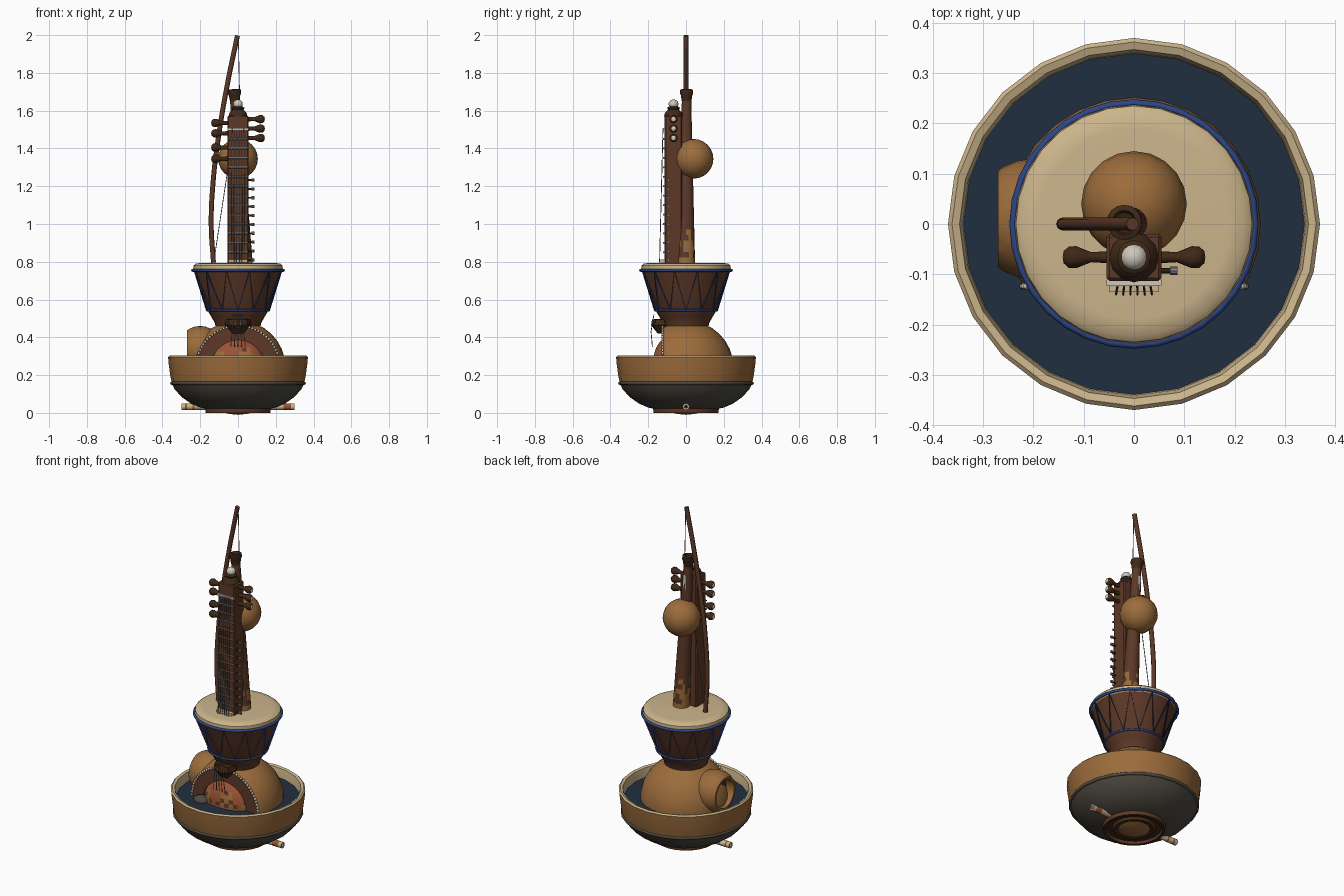
import bpy, bmesh, math
from mathutils import Vector, Matrix

cube = bpy.data.objects.get("Cube")
if cube:
    bpy.data.objects.remove(cube)


def material(name, r, g, b):
    m = bpy.data.materials.new(name)
    m.diffuse_color = (r, g, b, 1)
    m.use_nodes = True
    bsdf = next(n for n in m.node_tree.nodes if n.type == 'BSDF_PRINCIPLED')
    bsdf.inputs["Base Color"].default_value = (r, g, b, 1)
    return m


GOURD = material("gourd_tan", .33, .15, .045)
CREAM = material("skin_cream", .6, .46, .26)
WOOD = material("red_brown_wood", .11, .04, .02)
DARK = material("dark_wood", .05, .022, .009)
BLUE = material("blue_cord", .025, .06, .24)
WATER = material("dark_water", .015, .028, .05)
STONE = material("grey_shell", .075, .066, .05)
RED = material("rust_red", .33, .085, .035)
WHITE = material("bone_white", .62, .58, .5)
METAL = material("steel_grey", .2, .2, .2)


def finish(name, bm, mats, angle=40):
    bmesh.ops.recalc_face_normals(bm, faces=bm.faces)
    me = bpy.data.meshes.new(name)
    bm.to_mesh(me)
    bm.free()
    for m in mats:
        me.materials.append(m)
    ob = bpy.data.objects.new(name, me)
    bpy.context.collection.objects.link(ob)
    bpy.ops.object.select_all(action='DESELECT')
    ob.select_set(True)
    bpy.context.view_layer.objects.active = ob
    bpy.ops.object.shade_smooth_by_angle(angle=math.radians(angle))
    return ob


def lathe(name, profile, mats, start=(0, 0, 0), axis=(0, 0, 1), seg=24, rule=None):
    """Turn (radius, height) points around an axis; rule(i) picks the band colour."""
    bm = bmesh.new()
    place = Matrix.Translation(start) @ Vector((0, 0, 1)).rotation_difference(Vector(axis)).to_matrix().to_4x4()
    rings = []
    for r, h in profile:
        n = seg if r > 0 else 1
        rings.append([bm.verts.new(place @ Vector((r * math.cos(math.tau * k / seg),
                                                   r * math.sin(math.tau * k / seg), h))) for k in range(n)])
    for i, (a, b) in enumerate(zip(rings, rings[1:])):
        for k in range(seg):
            quad = [a[k % len(a)], a[(k + 1) % seg % len(a)], b[(k + 1) % seg % len(b)], b[k % len(b)]]
            f = bm.faces.new(list(dict.fromkeys(quad)))
            f.material_index = rule(i) if rule else 0
    return finish(name, bm, mats)


def rod(name, a, b, r, mat, r2=None, seg=10):
    a, b = Vector(a), Vector(b)
    length = (b - a).length
    return lathe(name, [(0, 0), (r, 0), (r2 or r, length), (0, length)], [mat], a, (b - a) / length, seg)


def ball(name, centre, size, mat, seg=20, cut=None):
    bm = bmesh.new()
    bmesh.ops.create_uvsphere(bm, u_segments=seg, v_segments=seg // 2 + 2, radius=1)
    bm.transform(Matrix.Translation(centre) @ Matrix.Diagonal((*size, 1)))
    if cut:
        bmesh.ops.bisect_plane(bm, geom=bm.verts[:] + bm.edges[:] + bm.faces[:],
                               plane_co=cut[0], plane_no=cut[1], clear_outer=True)
    return finish(name, bm, [mat], 60)


def box(name, lo, hi, mat, bevel=0):
    lo, hi = Vector(lo), Vector(hi)
    bm = bmesh.new()
    bmesh.ops.create_cube(bm, size=1)
    bm.transform(Matrix.Translation((lo + hi) / 2) @ Matrix.Diagonal((*(hi - lo), 1)))
    if bevel:
        bmesh.ops.bevel(bm, geom=bm.edges[:], offset=bevel, segments=1, affect='EDGES')
    return finish(name, bm, [mat], 25)


def tube(name, points, r, mat, closed=False, smooth=False):
    cu = bpy.data.curves.new(name, 'CURVE')
    cu.dimensions = '3D'
    cu.bevel_depth, cu.bevel_resolution, cu.use_fill_caps = r, 2, True
    sp = cu.splines.new('BEZIER' if smooth else 'POLY')
    pts = sp.bezier_points if smooth else sp.points
    pts.add(len(points) - 1)
    for p, q in zip(pts, points):
        if smooth:
            p.co = q
            p.handle_left_type = p.handle_right_type = 'AUTO'
        else:
            p.co = (*q, 1)
    sp.use_cyclic_u = closed
    cu.materials.append(mat)
    ob = bpy.data.objects.new(name, cu)
    bpy.context.collection.objects.link(ob)
    return ob


def circle(r, z, n=32):
    return [(r * math.cos(math.tau * k / n), r * math.sin(math.tau * k / n), z) for k in range(n)]


# Foot, bowl and water
lathe("foot", [(0, .012), (.08, .012), (.09, .004), (.11, .004), (.12, .015), (.15, .015),
               (.155, 0), (.172, 0), (.175, .035)], [DARK, WOOD], rule=lambda i: i % 2)
lathe("lower_bowl", [(.16, .02), (.2, .028), (.25, .05), (.3, .085), (.335, .125), (.35, .155)], [STONE])
tube("bowl_seam", circle(.35, .157, 24), .009, STONE, True)
lathe("upper_bowl", [(.35, .155), (.359, .2), (.367, .26), (.37, .295), (.362, .303), (.347, .298),
                     (.341, .27), (.338, .23)], [GOURD, CREAM], rule=lambda i: int(i > 2))
lathe("water", [(0, .245), (.342, .245)], [WATER])

# Bone flute lying through the foot
lathe("bone_flute", [(.008, 0), (.018, 0), (.018, .02), (.018, .03), (.018, .06), (.017, .07), (.017, .53),
                     (.018, .54), (.018, .57), (.018, .58), (.018, .6), (.008, .6)], [CREAM, RED],
      (-.3, 0, .033), (1, 0, 0), 12, lambda i: int(i in (2, 4, 7, 8)))

# Cut gourd with its open side chamber
ball("large_gourd", (0, 0, .24), (.252, .252, .25), GOURD, 28, ((0, -.12, 0), (0, -1, 0)))
ball("side_chamber", (-.2, .01, .34), (.12, .12, .12), GOURD, 24, ((-.27, 0, 0), (-1, 0, 0)))
lathe("chamber_mouth", [(.097, 0), (.085, 0), (.08, -.05), (0, -.07)], [GOURD, DARK],
      (-.27, .01, .34), (-1, 0, 0), 24, lambda i: int(i > 1))
lathe("gourd_face", [(.22, 0), (.22, .012), (.145, .012), (.135, -.02)], [WOOD],
      (0, -.115, .24), (0, -1, 0), 28)
for k in range(40):
    t = math.pi * (k + .5) / 40
    ball("face_stitch", (.221 * math.cos(t), -.124, .24 + .221 * math.sin(t)), (.008, .007, .008), WHITE, 6)

# Painted dome inside the cut face
dome = ball("painted_dome", (0, -.1, .255), (.145, .075, .14), RED, 32)
dome.data.materials.append(GOURD)
dome.data.materials.append(WOOD)
for f in dome.data.polygons:
    c = f.center
    if c.z < .3 + .05 * math.sin(c.x * 45) + .12 * c.x:
        f.material_index = 1 + int(math.sin(c.x * 110) * math.sin(c.z * 90) > .35)
ball("grey_pebble", (-.14, -.15, .245), (.05, .04, .03), STONE, 10)

# Tailpiece and lower strings
lathe("tailpiece", [(0, 0), (.035, 0), (.07, .045), (.065, .075), (0, .08)], [DARK], (0, -.115, .42), seg=8)
for k in range(5):
    x = (k - 2) * .012
    tube("lower_string", [(x, -.17, .52), (x * 1.3, -.185, .43), (x * 1.6, -.178, .35)], .0022, METAL)

# Goblet drum with zigzag lacing
lathe("drum_body", [(0, .45), (.118, .45), (.122, .475), (.142, .51), (.16, .54), (.195, .64), (.232, .755)],
      [WOOD], seg=28)
lathe("drum_head", [(.232, .745), (.238, .76), (.235, .78), (.222, .791), (.19, .794), (0, .794)], [CREAM], seg=28)
tube("upper_hoop", circle(.24, .755), .008, BLUE, True)
tube("lower_hoop", circle(.163, .543), .006, BLUE, True)
lacing = []
for k in range(24):
    t = math.tau * k / 24
    r, z = (.239, .755) if k % 2 else (.165, .543)
    lacing.append((r * math.cos(t), r * math.sin(t), z))
tube("lacing", lacing, .0045, BLUE, True)

# Square lute neck, finial, frets and strings
box("lute_neck", (-.055, -.113, .785), (.055, -.02, 1.575), WOOD, .006)
lathe("finial", [(.05, 0), (.045, .02), (.03, .035), (.034, .045), (.02, .055), (0, .055)], [DARK],
      (0, -.066, 1.57), seg=12)
ball("finial_bead", (0, -.066, 1.635), (.026, .026, .024), WHITE, 14)
box("nut", (-.055, -.122, 1.495), (.055, -.11, 1.507), WHITE)
box("bridge", (-.05, -.135, .797), (.05, -.112, .812), CREAM)
for k in range(13):
    z = .85 + k * .05
    rod("fret", (-.054, -.117, z), (.054, -.117, z), .0055, METAL, seg=8)
for k in range(6):
    x = (k - 2.5) * .013
    tube("string", [(x * 1.1, -.14, .795), (x, -.122, 1.505)], .0022, METAL)


# Turned pegs: large on both sides, small along one side
def peg(side, z):
    lathe("large_peg", [(.012, 0), (.01, .035), (.014, .045), (.022, .065), (.021, .08), (.012, .09), (0, .092)],
          [DARK, WHITE], (side * .05, -.066, z), (side, 0, 0), 12, lambda i: int(i > 4))


for z in (1.455, 1.505, 1.555):
    peg(1, z)
for z in (1.345, 1.405, 1.48, 1.535):
    peg(-1, z)
for k in range(10):
    z = .81 + k * .047
    rod("small_peg", (.05, -.093, z), (.073, -.093, z), .005, DARK, seg=8)
    rod("small_peg_tip", (.072, -.093, z), (.087, -.093, z), .008, METAL, seg=8)

# Leaning wooden pipe with collar and painted patches
foot, top = Vector((.03, 0, .79)), Vector((-.018, .003, 1.68))
lean = (top - foot).normalized()
pipe = lathe("pipe", [(.048, .03 * i) if not i else (.048 - .0008 * i, .03 * i) for i in range(30)],
             [WOOD, GOURD], foot, lean, 20)
for f in pipe.data.polygons:
    c = f.center
    t = math.atan2(c.y, c.x - .025)
    f.material_index = int(c.z < .93 + .05 * math.sin(t * 4) and math.sin(t * 3) + math.sin(c.z * 80) > -.4)
lathe("pipe_collar", [(.026, -.03), (.03, 0), (.035, .01), (.035, .03), (.024, .034), (.02, .02), (0, .01)],
      [DARK], top, lean, 16)
rod("pipe_band", foot + lean * .48, foot + lean * .53, .042, DARK, seg=16)
box("pipe_reed", (-.022, .022, 1.5), (-.002, .03, 1.6), WHITE)

# Round resonator and curved musical bow
ball("round_resonator", (0, .04, 1.345), (.105, .105, .105), GOURD, 20)
tube("bow_stick", [(-.13, 0, .795), (-.142, 0, 1.0), (-.132, 0, 1.22), (-.105, 0, 1.45),
                   (-.06, 0, 1.72), (-.003, 0, 1.998)], .013, WOOD, smooth=True)
tube("bow_string", [(.002, 0, 1.985), (.008, 0, 1.7), (-.125, 0, .82)], .002, METAL)
